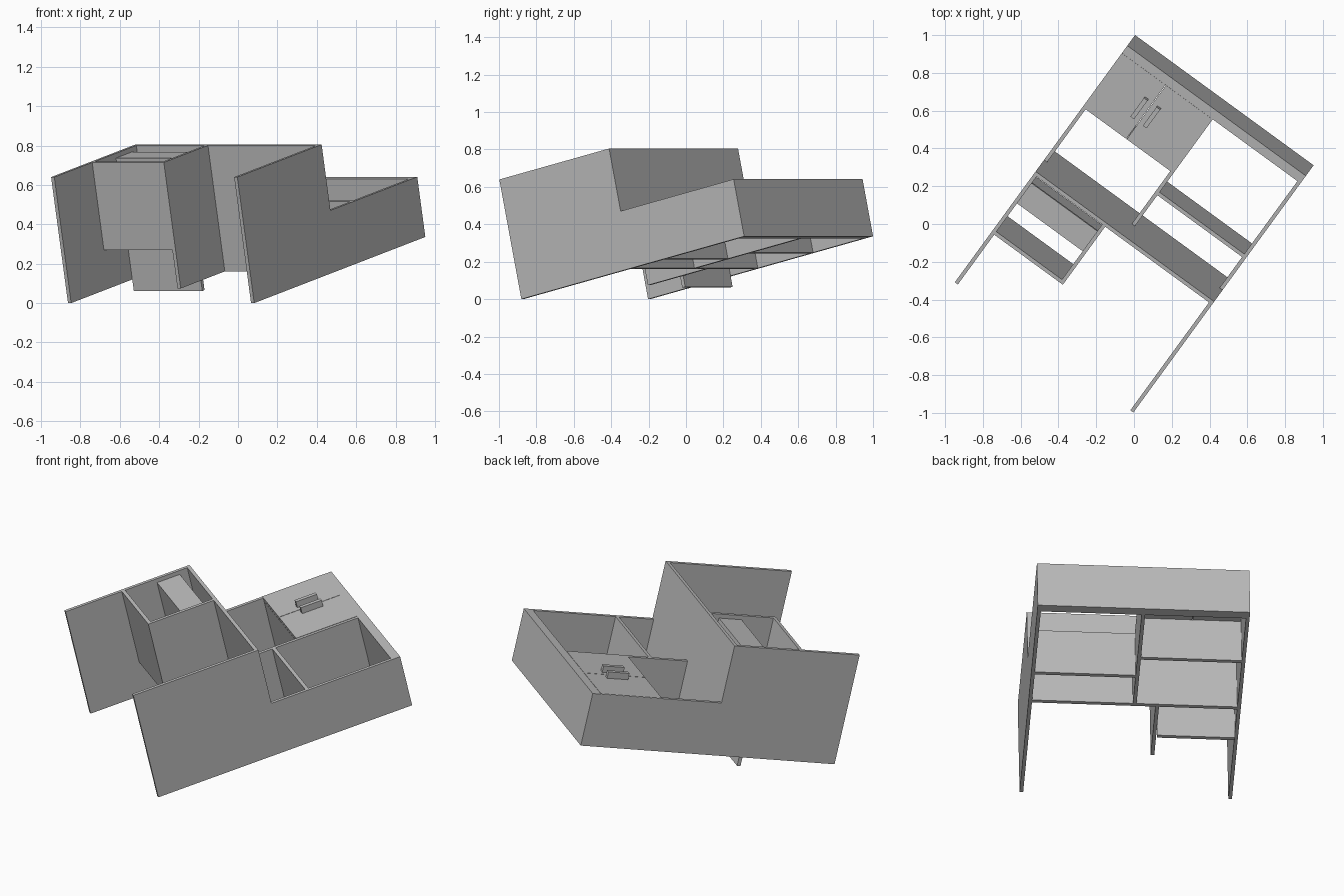
import bpy, math
from mathutils import Matrix, Vector

if "Cube" in bpy.data.objects:
    bpy.data.objects.remove(bpy.data.objects["Cube"])

# Desk with hutch, lying tilted on its back
WIDTH, DEPTH, DESK_H, HUTCH_H, HUTCH_D, T = 1.17, 0.656, 0.745, 1.512, 0.313, 0.02

gray = bpy.data.materials.new("board_gray")
gray.diffuse_color = (0.5, 0.5, 0.5, 1)
gray.use_nodes = True
gray.node_tree.nodes["Principled BSDF"].inputs["Base Color"].default_value = gray.diffuse_color

# Local axes: across the width, up the desk, and out of its front
tilt, turn = math.radians(12.83), math.radians(36.1)
c, s = math.cos(turn), math.sin(turn)
across = Vector((c, -s, 0))
up = Vector((s * math.cos(tilt), c * math.cos(tilt), math.sin(tilt)))
out = Vector((-s * math.sin(tilt), -c * math.sin(tilt), math.cos(tilt)))
frame = Matrix((across, up, out)).transposed().to_4x4()
frame.translation = (-0.863, -0.191, 0)


def board(name, x, h, f):
    """Box from ranges across the width, up the height and out to the front."""
    bpy.ops.mesh.primitive_cube_add(size=1)
    ob = bpy.context.object
    ob.name = name
    ob.data.transform(Matrix.Diagonal((x[1] - x[0], h[1] - h[0], f[1] - f[0], 1)))
    ob.data.transform(Matrix.Translation(
        ((x[0] + x[1]) / 2, (h[0] + h[1]) / 2, (f[0] + f[1]) / 2)))
    ob.matrix_world = frame
    ob.data.materials.append(gray)
    return ob


# Sides of the desk and of the hutch
for side, x in (("left", 0), ("right", WIDTH - T)):
    board(side + "_desk_side", (x, x + T), (0, DESK_H), (0, DEPTH))
    board(side + "_hutch_side", (x, x + T), (DESK_H, HUTCH_H - 0.05), (0, HUTCH_D))

# Desk top and thick hutch top
board("desk_top", (T, WIDTH - T), (DESK_H - T, DESK_H), (0, DEPTH))
board("hutch_top", (0, WIDTH), (HUTCH_H - 0.05, HUTCH_H), (0, HUTCH_D))

# Hutch divider and shelves
MID = WIDTH / 2
board("hutch_divider", (MID - T / 2, MID + T / 2), (DESK_H, HUTCH_H - 0.05), (0, HUTCH_D))
board("right_shelf", (MID + T / 2, WIDTH - T), (0.952, 0.972), (0, HUTCH_D))
board("left_shelf", (T, MID - T / 2), (1.1, 1.12), (0, HUTCH_D - T))

# Pair of doors with bar handles
for side, x0, x1, hx in (("left", 0.002, 0.286, 0.246), ("right", 0.289, 0.577, 0.328)):
    board(side + "_door", (x0, x1), (1.1, HUTCH_H - 0.05), (HUTCH_D - T + 0.002, HUTCH_D + 0.002))
    board(side + "_handle", (hx - 0.012, hx + 0.012), (1.22, 1.345), (HUTCH_D, HUTCH_D + 0.04))

# Lower cabinet: inner side, bottom shelf, sliding tray with a front
board("cabinet_side", (0.45, 0.47), (0.335, DESK_H - T), (0, DEPTH))
board("cabinet_shelf", (T, 0.45), (0.335, 0.335 + T), (0.2, DEPTH))
board("tray_bottom", (T, 0.45), (0.54, 0.56), (-0.06, 0.61))
board("tray_front", (T, 0.45), (0.54, 0.675), (0.61, 0.632))
